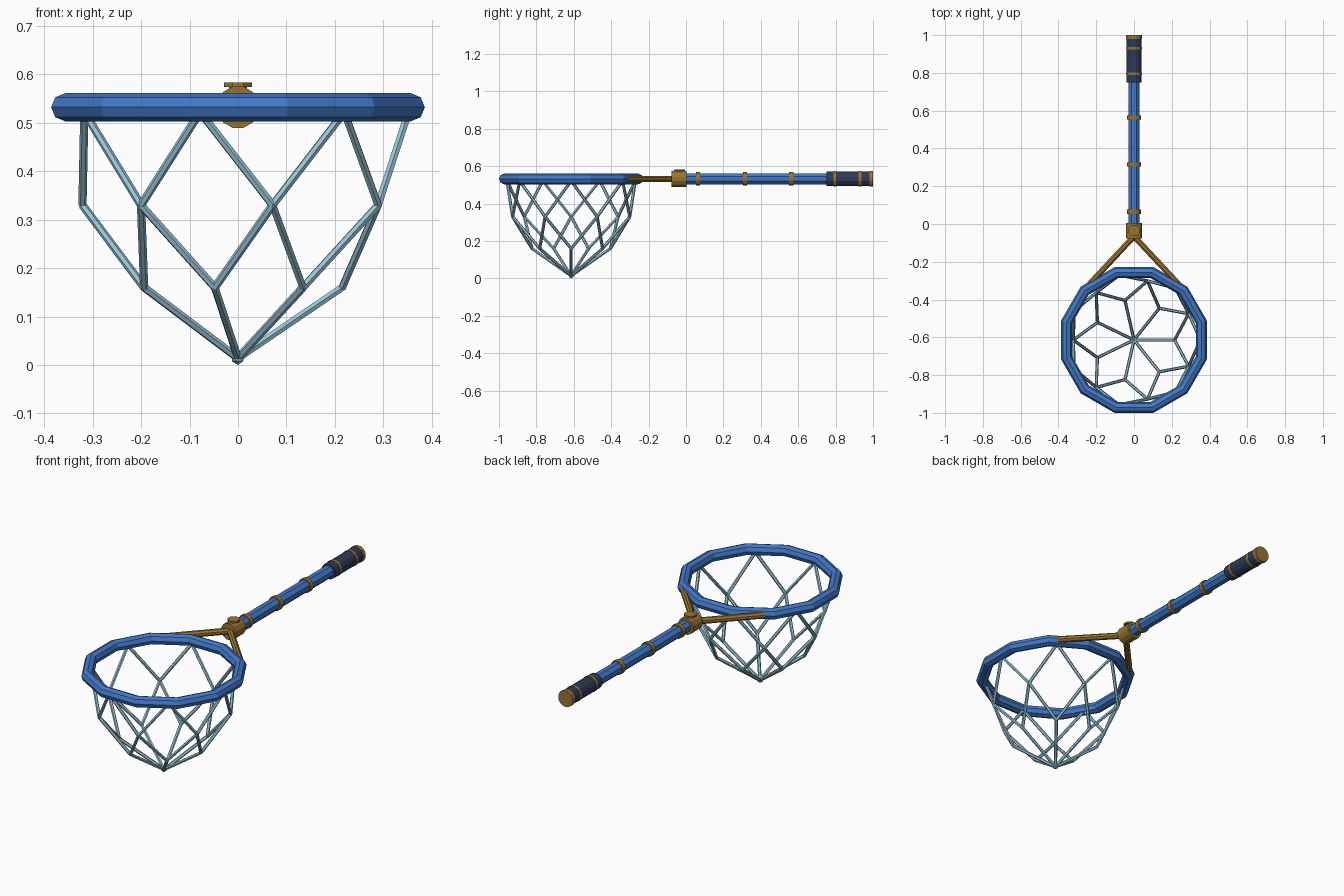
import bpy, bmesh, math
from mathutils import Vector, Matrix

if "Cube" in bpy.data.objects:
    bpy.data.objects.remove(bpy.data.objects["Cube"])

Z = 0.532                          # height of hoop and handle axis
C = Vector((0, -0.614, 0))         # hoop centre
TAU = math.tau


def material(name, rgb):
    m = bpy.data.materials.new(name)
    m.diffuse_color = (*rgb, 1)
    m.use_nodes = True
    m.node_tree.nodes["Principled BSDF"].inputs["Base Color"].default_value = m.diffuse_color
    return m


BLUE = material("blue", (0.055, 0.19, 0.58))
GOLD = material("gold", (0.32, 0.175, 0.03))
NAVY = material("navy", (0.026, 0.043, 0.092))
NET = material("pale_blue", (0.32, 0.56, 0.69))


def finish(bm, name, mat):
    bmesh.ops.recalc_face_normals(bm, faces=bm.faces)
    me = bpy.data.meshes.new(name)
    bm.to_mesh(me)
    bm.free()
    me.materials.append(mat)
    ob = bpy.data.objects.new(name, me)
    bpy.context.collection.objects.link(ob)
    return ob


def add_rod(bm, a, b, r, sides, r2=None):
    a, b = Vector(a), Vector(b)
    d = b - a
    m = (Matrix.Translation((a + b) / 2) @ d.to_track_quat('Z', 'Y').to_matrix().to_4x4()
         @ Matrix.Rotation(math.pi / sides, 4, 'Z'))
    bmesh.ops.create_cone(bm, cap_ends=True, segments=sides, radius1=r,
                          radius2=r if r2 is None else r2, depth=d.length, matrix=m)


def rod(name, mat, a, b, r, sides):
    bm = bmesh.new()
    add_rod(bm, a, b, r, sides)
    return finish(bm, name, mat)


def y_rod(name, mat, y0, y1, r, sides):
    return rod(name, mat, (0, y0, Z), (0, y1, Z), r, sides)


# hoop: octagonal section swept round a 12-sided loop
bm = bmesh.new()
apothem, tube = 0.3566, 0.029
loops = []
for i in range(12):
    a = TAU * (i + 0.5) / 12
    row = []
    for j in range(8):
        t = TAU * j / 8
        rad = (apothem + tube * math.cos(t)) / math.cos(math.pi / 12)
        row.append(bm.verts.new((C.x + rad * math.cos(a), C.y + rad * math.sin(a),
                                 Z + tube * math.sin(t))))
    loops.append(row)
for i in range(12):
    p, q = loops[i], loops[(i + 1) % 12]
    for j in range(8):
        k = (j + 1) % 8
        bm.faces.new((p[j], q[j], q[k], p[k]))
finish(bm, "hoop", BLUE)

# net: seven-fold diamond mesh narrowing to a point
def node(radius, z, k):
    a = TAU * k / 7
    return C + Vector((radius * math.cos(a), radius * math.sin(a), z))


bm = bmesh.new()
tip = C + Vector((0, 0, 0.014))
for k in range(7):
    low = node(0.215, 0.16, k)
    top = node(0.352, 0.522, k)
    for s in (-0.5, 0.5):
        mid = node(0.321, 0.33, k + s)
        add_rod(bm, top, mid, 0.0085, 6)
        add_rod(bm, mid, low, 0.0085, 6)
    add_rod(bm, low, tip, 0.0085, 6)
finish(bm, "net_strands", NET)

# knot at the bottom of the net
bm = bmesh.new()
bmesh.ops.create_icosphere(bm, subdivisions=1, radius=0.0145,
                           matrix=Matrix.Translation(C + Vector((0, 0, 0.0145))))
finish(bm, "net_knot", NET)

# fork arms joining hoop to handle
for side, s in (("left", -1), ("right", 1)):
    rod("fork_arm_" + side, GOLD, (0, -0.065, Z), (s * 0.236, -0.318, Z), 0.0165, 8)

# collar with bolt on top
y_rod("collar", GOLD, -0.078, 0.004, 0.044, 12)
rod("bolt_stem", GOLD, (0, -0.035, Z), (0, -0.035, 0.578), 0.02, 8)
rod("bolt_head", GOLD, (0, -0.035, 0.574), (0, -0.035, 0.583), 0.031, 8)

# shaft, bands and grip
y_rod("shaft", BLUE, -0.01, 0.77, 0.032, 8)
for i, y in enumerate((0.065, 0.315, 0.563)):
    y_rod(f"shaft_band_{i + 1}", GOLD, y - 0.011, y + 0.011, 0.037, 12)
y_rod("grip", NAVY, 0.75, 0.985, 0.0405, 12)
for i, y in enumerate((0.795, 0.93)):
    y_rod(f"grip_band_{i + 1}", GOLD, y - 0.007, y + 0.007, 0.0425, 12)
y_rod("end_cap", GOLD, 0.98, 1.0, 0.043, 12)
